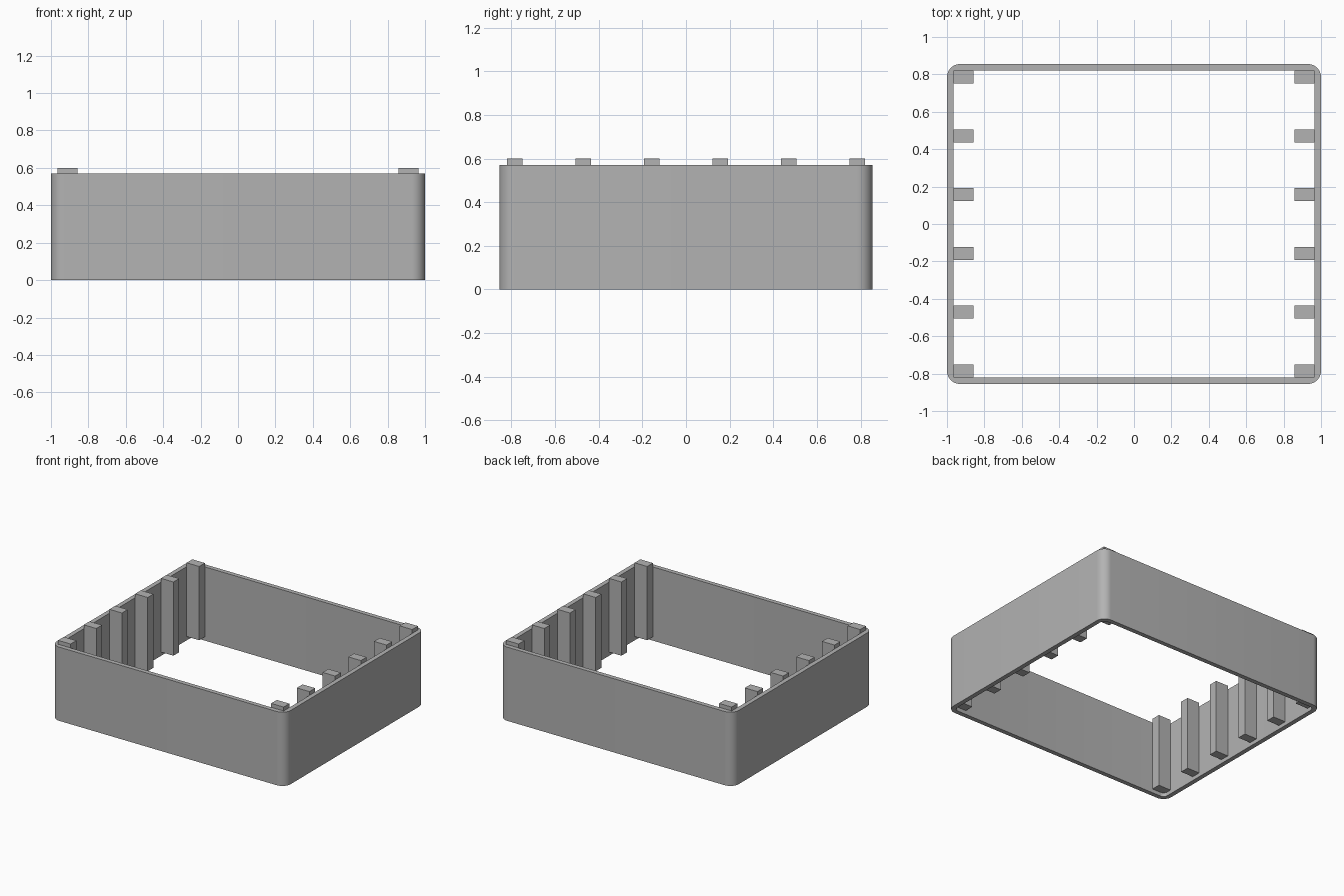
import bpy, bmesh, math

cube = bpy.data.objects.get("Cube")
if cube:
    bpy.data.objects.remove(cube, do_unlink=True)

HALF_X, HALF_Y, WALL, HEIGHT = 1.0, 0.855, 0.035, 0.57
CORNER, STEPS = 0.07, 10

grey = bpy.data.materials.new("plain_grey")
grey.use_nodes = True
grey.diffuse_color = (0.45, 0.45, 0.45, 1)
grey.node_tree.nodes["Principled BSDF"].inputs["Base Color"].default_value = grey.diffuse_color


def finish(name, bm):
    bmesh.ops.recalc_face_normals(bm, faces=bm.faces)
    mesh = bpy.data.meshes.new(name)
    bm.to_mesh(mesh)
    bm.free()
    mesh.materials.append(grey)
    obj = bpy.data.objects.new(name, mesh)
    bpy.context.collection.objects.link(obj)
    return obj


def rounded_loop(bm, inset, z):
    """Ring of vertices around a rounded rectangle."""
    radius = CORNER - inset
    verts = []
    for i, (sx, sy) in enumerate([(1, 1), (-1, 1), (-1, -1), (1, -1)]):
        for k in range(STEPS + 1):
            a = (i + k / STEPS) * math.pi / 2
            verts.append(bm.verts.new((sx * (HALF_X - CORNER) + radius * math.cos(a),
                                       sy * (HALF_Y - CORNER) + radius * math.sin(a), z)))
    return verts


# Open rounded wall: outer and inner loops bridged into a tube
bm = bmesh.new()
rings = [rounded_loop(bm, 0, 0), rounded_loop(bm, 0, HEIGHT),
         rounded_loop(bm, WALL, HEIGHT), rounded_loop(bm, WALL, 0)]
for r, ring in enumerate(rings):
    above = rings[(r + 1) % 4]
    for i in range(len(ring)):
        j = (i + 1) % len(ring)
        bm.faces.new((ring[i], ring[j], above[j], above[i]))
wall = finish("rounded_wall", bm)
bpy.context.view_layer.objects.active = wall
wall.select_set(True)
bpy.ops.object.shade_smooth_by_angle(angle=math.radians(35))

# Six inner posts on each side, rising just above the rim
POST_X, POST_Y, SPACING, LIFT = 0.107, 0.07, 0.314, 0.03
for side, sx in (("left", 1), ("right", -1)):
    for n in range(6):
        bm = bmesh.new()
        bmesh.ops.create_cube(bm, size=1)
        bmesh.ops.scale(bm, vec=(POST_X, POST_Y, HEIGHT), verts=bm.verts)
        bmesh.ops.translate(bm, verts=bm.verts,
                            vec=(sx * (HALF_X - WALL - POST_X / 2),
                                 (n - 2.5) * SPACING, LIFT + HEIGHT / 2))
        finish(f"{side}_post_{n + 1}", bm)
